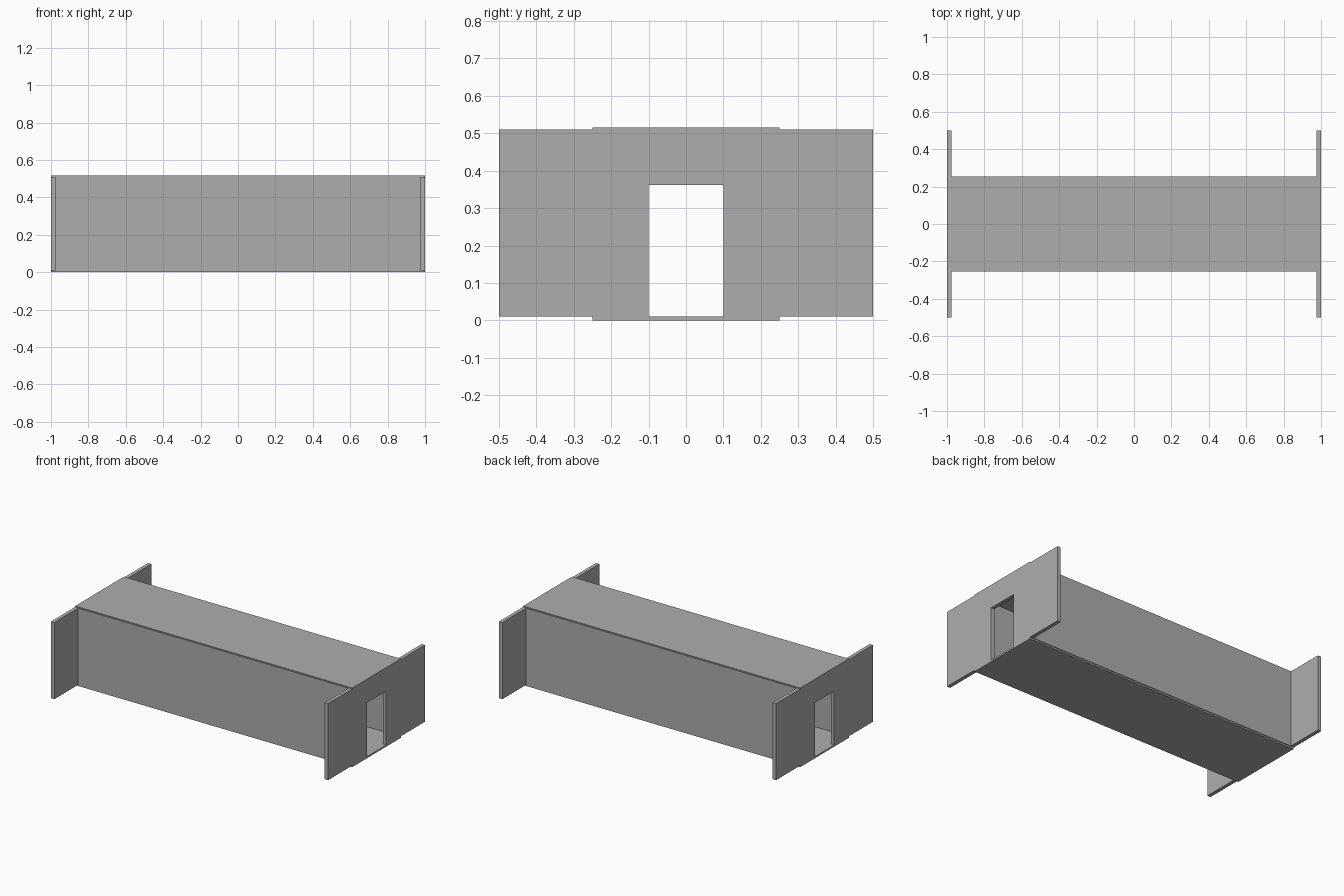
import bpy
import bmesh

cube = bpy.data.objects.get("Cube")
if cube:
    bpy.data.objects.remove(cube, do_unlink=True)

# Single flat grey
GREY = (0.42, 0.42, 0.42, 1.0)
grey = bpy.data.materials.new("plain_grey")
grey.use_nodes = True
grey.diffuse_color = GREY
grey.node_tree.nodes["Principled BSDF"].inputs["Base Color"].default_value = GREY

FLOOR_TOP, WALL_TOP, ROOF_TOP = 0.01, 0.51, 0.516
END_IN, END_OUT = 0.976, 1.0


def finish(name, bm):
    bmesh.ops.recalc_face_normals(bm, faces=bm.faces)
    mesh = bpy.data.meshes.new(name)
    bm.to_mesh(mesh)
    bm.free()
    mesh.materials.append(grey)
    obj = bpy.data.objects.new(name, mesh)
    bpy.context.collection.objects.link(obj)
    return obj


def box(name, x, y, z):
    bm = bmesh.new()
    bmesh.ops.create_cube(bm, size=1)
    for v in bm.verts:
        for axis, span in enumerate((x, y, z)):
            v.co[axis] = span[0] if v.co[axis] < 0 else span[1]
    return finish(name, bm)


def end_wall(name, x0, x1):
    # Wall outline with the doorway open at floor level, extruded along x
    wide, door, head = 0.5, 0.1, 0.362
    outline = [(-wide, FLOOR_TOP), (-door, FLOOR_TOP), (-door, head),
               (door, head), (door, FLOOR_TOP), (wide, FLOOR_TOP),
               (wide, WALL_TOP), (-wide, WALL_TOP)]
    bm = bmesh.new()
    face = bm.faces.new([bm.verts.new((x0, y, z)) for y, z in outline])
    result = bmesh.ops.extrude_face_region(bm, geom=[face])
    # Keep the starting face so both sides of the wall are closed
    moved = [g for g in result["geom"] if isinstance(g, bmesh.types.BMVert)]
    bmesh.ops.translate(bm, verts=moved, vec=(x1 - x0, 0, 0))
    if face.is_valid and len(bm.faces) < len(outline) + 2:
        bmesh.ops.holes_fill(bm, edges=bm.edges)
    return finish(name, bm)


# Floor and roof slabs
box("floor", (-END_OUT, END_OUT), (-0.25, 0.25), (0, FLOOR_TOP))
box("roof", (-END_OUT, END_OUT), (-0.25, 0.25), (0.505, ROOF_TOP))

# Long walls, standing slightly proud of the slabs
box("front_wall", (-END_IN, END_IN), (-0.255, -0.245), (FLOOR_TOP, WALL_TOP))
box("back_wall", (-END_IN, END_IN), (0.245, 0.255), (FLOOR_TOP, WALL_TOP))

# Wide end walls with doorways
end_wall("left_end_wall", END_IN, END_OUT)
end_wall("right_end_wall", -END_OUT, -END_IN)
